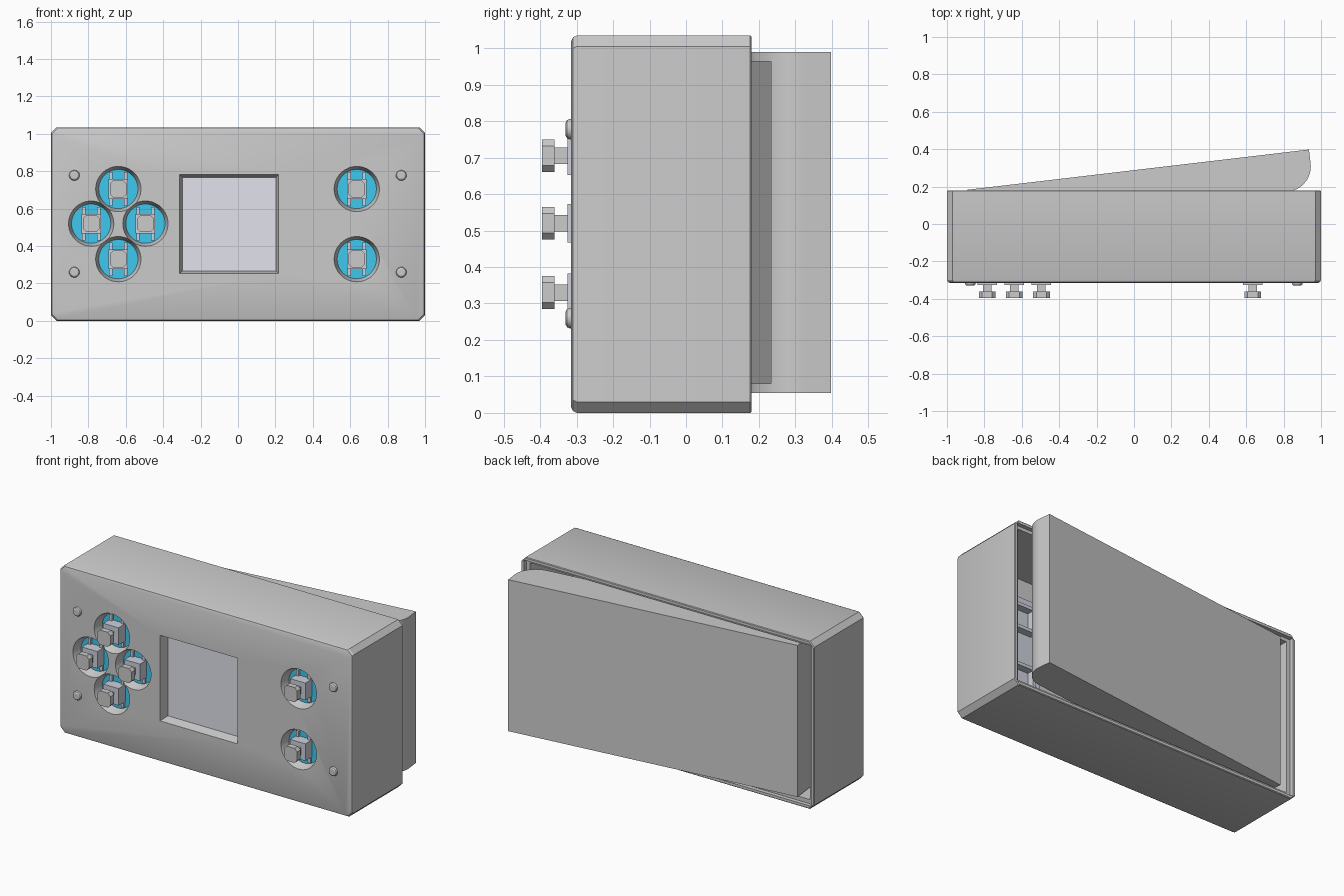
import bpy, bmesh, math
from math import sin, cos, radians

if "Cube" in bpy.data.objects:
    bpy.data.objects.remove(bpy.data.objects["Cube"])


def material(name, rgb):
    m = bpy.data.materials.new(name)
    m.diffuse_color = (*rgb, 1)
    m.use_nodes = True
    m.node_tree.nodes["Principled BSDF"].inputs["Base Color"].default_value = m.diffuse_color
    return m


CYAN = material("cyan", (0.05, 0.58, 0.85))
STEEL = material("blue_grey", (0.62, 0.64, 0.72))
GLASS = material("screen_grey", (0.76, 0.77, 0.84))


def loft(name, rings, mat=None):
    """Closed solid through rings of equal point count."""
    bm = bmesh.new()
    vs = [[bm.verts.new(p) for p in r] for r in rings]
    n = len(vs[0])
    for a, b in zip(vs, vs[1:]):
        for i in range(n):
            j = (i + 1) % n
            bm.faces.new((a[i], a[j], b[j], b[i]))
    bm.faces.new(vs[0])
    bm.faces.new(vs[-1])
    bmesh.ops.recalc_face_normals(bm, faces=bm.faces)
    me = bpy.data.meshes.new(name)
    bm.to_mesh(me)
    bm.free()
    ob = bpy.data.objects.new(name, me)
    bpy.context.collection.objects.link(ob)
    if mat:
        me.materials.append(mat)
    return ob


def rect(x0, x1, z0, z1, y, c=0.0):
    """Rectangle in the xz plane with optional chamfered corners."""
    if not c:
        return [(x0, y, z0), (x1, y, z0), (x1, y, z1), (x0, y, z1)]
    p = [(x0 + c, z0), (x1 - c, z0), (x1, z0 + c), (x1, z1 - c),
         (x1 - c, z1), (x0 + c, z1), (x0, z1 - c), (x0, z0 + c)]
    return [(x, y, z) for x, z in p]


def circle(x, z, y, r, n=48):
    return [(x + r * cos(2 * math.pi * i / n), y, z + r * sin(2 * math.pi * i / n)) for i in range(n)]


def box(name, x0, x1, y0, y1, z0, z1, mat=None, c=0.0):
    return loft(name, [rect(x0, x1, z0, z1, y0, c), rect(x0, x1, z0, z1, y1, c)], mat)


def block(name, x, z, w, h, y0, y1, mat=None, c=0.0):
    return box(name, x - w / 2, x + w / 2, y0, y1, z - h / 2, z + h / 2, mat, c)


FRONT, INNER, BACK, H = -0.315, -0.26, 0.18, 1.035
BUTTONS = [(-0.64, 0.705), (-0.785, 0.52), (-0.495, 0.52), (-0.64, 0.33),
           (0.635, 0.705), (0.635, 0.33)]

# Case: chamfered box with softened front and back edges
steps = [(0.004, BACK), (0, BACK - 0.004), (0, FRONT + 0.016),
         (0.005, FRONT + 0.005), (0.016, FRONT)]
case = loft("case", [rect(-1 + i, 1 - i, i, H - i, y, 0.03) for i, y in steps])

# Cutters: cavity, rim step, screen window, conical button holes
cutters = [
    box("cut_cavity", -0.955, 0.955, INNER, 0.3, 0.045, 0.995),
    box("cut_rim", -0.98, 0.98, 0.155, 0.3, 0.02, 1.015),
    loft("cut_screen", [rect(-0.317, 0.222, 0.248, 0.787, FRONT - 0.02),
                        rect(-0.292, 0.197, 0.273, 0.762, INNER + 0.02)]),
]
for x, z in BUTTONS:
    cutters.append(loft("cut_button", [circle(x, z, FRONT - 0.02, 0.127),
                                       circle(x, z, INNER + 0.02, 0.099)]))
for c in cutters:
    c.hide_render = True
    m = case.modifiers.new("cut", 'BOOLEAN')
    m.operation, m.solver, m.object = 'DIFFERENCE', 'EXACT', c
dg = bpy.context.evaluated_depsgraph_get()
case.data = bpy.data.meshes.new_from_object(case.evaluated_get(dg))
case.modifiers.clear()
for c in cutters:
    bpy.data.objects.remove(c)

# Screen panel behind the window
box("screen", -0.34, 0.25, INNER, INNER + 0.04, 0.22, 0.81, GLASS)

# Push buttons: cyan disc, switch body, side pins, stem and cap
for x, z in BUTTONS:
    loft("button_disc", [circle(x, z, INNER + 0.002, 0.116), circle(x, z, INNER + 0.02, 0.116)], CYAN)
    block("switch_body", x, z, 0.105, 0.105, -0.325, INNER + 0.01, STEEL)
    for s in (-1, 1):
        block("switch_pin", x + s * 0.04, z, 0.018, 0.18, INNER - 0.012, INNER + 0.01, STEEL)
    block("button_stem", x, z, 0.045, 0.045, -0.365, -0.32)
    block("button_cap", x, z, 0.09, 0.09, -0.395, -0.36, None, 0.018)
    # Raised frame on the back of the button board
    for s in (-1, 1):
        block("holder_bar", x + s * 0.07, z, 0.02, 0.16, -0.22, -0.17, STEEL)
        block("holder_bar", x, z + s * 0.07, 0.12, 0.02, -0.22, -0.17, STEEL)

# Boards carrying each button group
box("left_board", -0.93, -0.36, INNER + 0.02, -0.215, 0.19, 0.85, STEEL)
box("right_board", 0.49, 0.78, INNER + 0.02, -0.215, 0.19, 0.85, STEEL)

# Domed screw heads
for x in (-0.875, 0.873):
    for z in (0.26, 0.778):
        loft("screw_head", [circle(x, z, y, r, 24) for y, r in
             [(-0.30, 0.028), (-0.319, 0.028), (-0.326, 0.025), (-0.33, 0.018)]])

# Hinged back lid: tilted tray with rounded free end
TILT, L, R, D = radians(6.72), 1.838, 0.135, 0.075


def lid_part(name, uv, z0, z1):
    pts = [(-0.89 + u * cos(TILT) - v * sin(TILT),
            0.183 + u * sin(TILT) + v * cos(TILT)) for u, v in uv]
    return loft(name, [[(x, y, z) for x, y in pts] for z in (z0, z1)])


def arc(r, deg, n=12):
    return [(L - R + r * cos(radians(deg * i / n)), -D - r * sin(radians(deg * i / n)))
            for i in range(n + 1)]


Z0, Z1, T = 0.055, 0.99, 0.026
lid_part("lid_plate", [(0, 0), (L, 0), (L, -T), (0, -T)], Z0, Z1)
lid_part("lid_end", [(L, 0)] + arc(R, 40) + arc(R - T, 40)[::-1] + [(L - T, 0)], Z0, Z1)
lid_part("lid_hinge_wall", [(0, 0), (T, 0), (T, -D - R), (0, -D - R)], Z0, Z1)
for a, b in ((Z0, Z0 + T), (Z1 - T, Z1)):
    lid_part("lid_side", [(0, 0), (L, 0)] + arc(R, 90, 16) + [(0, -D - R)], a, b)

# Smooth the round surfaces, keep edges crisp
for ob in bpy.data.objects:
    ob.select_set(True)
bpy.context.view_layer.objects.active = case
bpy.ops.object.shade_smooth_by_angle(angle=radians(25))
